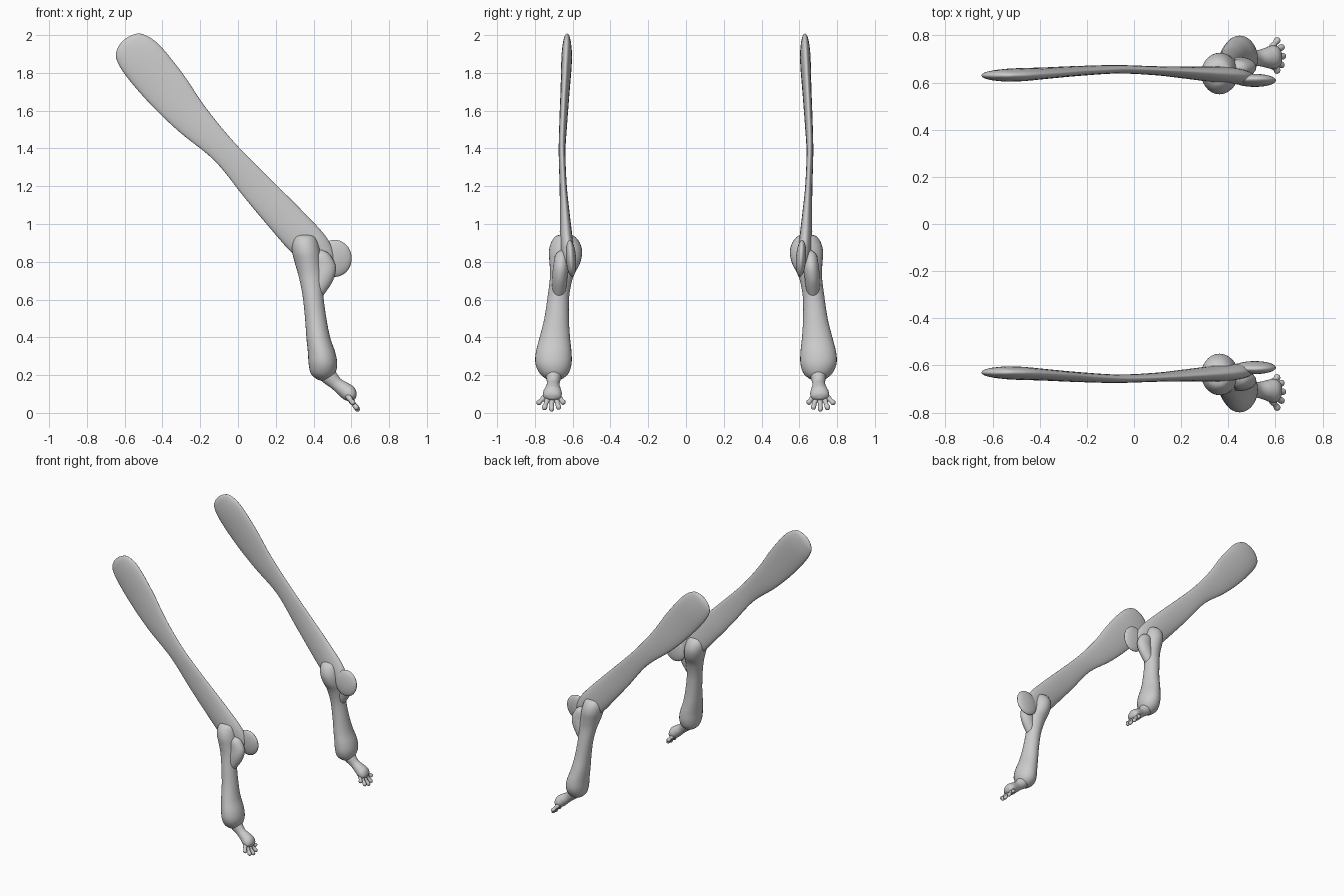
import bpy, bmesh, math
from mathutils import Vector as V

if "Cube" in bpy.data.objects:
    bpy.data.objects.remove(bpy.data.objects["Cube"])

SEG = 28


def spline(p, q, r, s, t):
    return 0.5 * (2 * q + (r - p) * t + (2 * p - 5 * q + 4 * r - s) * t * t
                  + (3 * q - p - 3 * r + s) * t ** 3)


def finish(name, bm):
    bmesh.ops.recalc_face_normals(bm, faces=bm.faces)
    me = bpy.data.meshes.new(name)
    bm.to_mesh(me)
    bm.free()
    for p in me.polygons:
        p.use_smooth = True
    ob = bpy.data.objects.new(name, me)
    bpy.context.collection.objects.link(ob)
    m = ob.modifiers.new("Mirror", 'MIRROR')   # second limb at -y
    m.use_axis = (False, True, False)
    m.use_mirror_merge = False
    return ob


def loft(name, secs, steps=5):
    """secs: (centre, half axis a, half axis b); smooth skin through ellipses."""
    rings = []
    n = len(secs)
    for i in range(n - 1):
        ids = [max(i - 1, 0), i, i + 1, min(i + 2, n - 1)]
        for k in range(steps):
            rings.append([spline(*[secs[j][c] for j in ids], k / steps) for c in range(3)])
    rings.append(list(secs[-1]))
    bm = bmesh.new()
    loops = [[bm.verts.new(c + a * math.cos(math.tau * j / SEG) + b * math.sin(math.tau * j / SEG))
              for j in range(SEG)] for c, a, b in rings]
    for r0, r1 in zip(loops, loops[1:]):
        for j in range(SEG):
            k = (j + 1) % SEG
            bm.faces.new((r0[j], r0[k], r1[k], r1[j]))
    bm.faces.new(loops[0])
    bm.faces.new(loops[-1])
    return finish(name, bm)


def limb(name, pts):
    """pts: (x, y, z, radius in side plane, radius in y)."""
    secs = []
    for i, p in enumerate(pts):
        d = V(pts[min(i + 1, len(pts) - 1)][:3]) - V(pts[max(i - 1, 0)][:3])
        a = V((0, 1, 0)).cross(d).normalized()
        b = d.cross(a).normalized()
        secs.append((V(p[:3]), a * p[3], b * p[4]))
    return loft(name, secs)


# Long flat shoulder blade: (along, low edge, high edge, y, half thickness)
A, B = 0.725, 0.69
blade = []
for t, lo, hi, y, th in [
        (-1.845, .905, .925, .63, .004), (-1.835, .865, .97, .63, .012),
        (-1.80, .825, 1.015, .63, .022), (-1.70, .80, 1.04, .632, .028),
        (-1.50, .79, 1.025, .64, .024), (-1.29, .80, .99, .649, .021),
        (-1.05, .83, .972, .656, .018), (-.80, .81, .976, .65, .019),
        (-.60, .797, .982, .642, .026), (-.42, .79, .984, .634, .034),
        (-.33, .81, .975, .628, .034), (-.26, .84, .95, .62, .028),
        (-.22, .87, .92, .616, .01)]:
    u, h = (lo + hi) / 2, (hi - lo) / 2
    blade.append((V((A * u + B * t, y, B * u - A * t)), V((A * h, 0, B * h)), V((0, th, 0))))
loft("shoulder_blade", blade)

# Flattened disc at the lower end of the blade
bm = bmesh.new()
bmesh.ops.create_uvsphere(bm, u_segments=32, v_segments=20, radius=1)
for v in bm.verts:
    c = v.co
    v.co = V((.512 + .09 * c.x, .609 + .027 * c.y + .006 * c.z, .818 + .098 * c.z))
finish("blade_end_disc", bm)

# Upper limb bone: (z, x range, y range)
bone = [(.944, .335, .365, .625, .655), (.935, .305, .405, .59, .69),
        (.90, .287, .425, .562, .715), (.85, .287, .438, .55, .726),
        (.79, .302, .445, .562, .722), (.72, .322, .45, .597, .72),
        (.62, .342, .452, .618, .732), (.50, .355, .468, .62, .75),
        (.40, .362, .488, .614, .775), (.32, .37, .515, .606, .795),
        (.26, .374, .525, .606, .797), (.21, .385, .515, .622, .775),
        (.18, .415, .488, .655, .74), (.17, .44, .46, .69, .71)]
loft("upper_limb_bone", [(V(((x0 + x1) / 2, (y0 + y1) / 2, z)),
                          V(((x1 - x0) / 2, 0, 0)), V((0, (y1 - y0) / 2, 0)))
                         for z, x0, x1, y0, y1 in bone])

# Crest on the front of the bone
limb("bone_crest", [(.435, .655, .86, .01, .01), (.44, .658, .83, .045, .035),
                    (.458, .663, .77, .06, .04), (.452, .668, .72, .055, .04),
                    (.425, .672, .65, .04, .035), (.41, .675, .60, .02, .02)])

# Wrist and palm
limb("wrist", [(.44, .70, .24, .03, .04), (.475, .70, .2, .044, .042),
               (.52, .703, .155, .035, .033), (.56, .705, .125, .04, .042),
               (.588, .707, .103, .042, .05), (.61, .709, .083, .028, .042),
               (.62, .71, .075, .006, .01)])

# Five splayed fingers
for i, (y, x, z) in enumerate([(.645, .612, .05), (.672, .632, .022), (.712, .638, .012),
                               (.752, .632, .02), (.785, .612, .048)]):
    s, e = V((.578, .71 + (y - .714) * .4, .093)), V((x, y, z))
    pts = []
    for f, r in [(0, .012), (.35, .015), (.6, .011), (.85, .014), (.97, .011), (1.04, .003)]:
        p = s.lerp(e, f)
        pts.append((p.x, p.y, p.z, r, r))
    limb("finger_%d" % (i + 1), pts)
